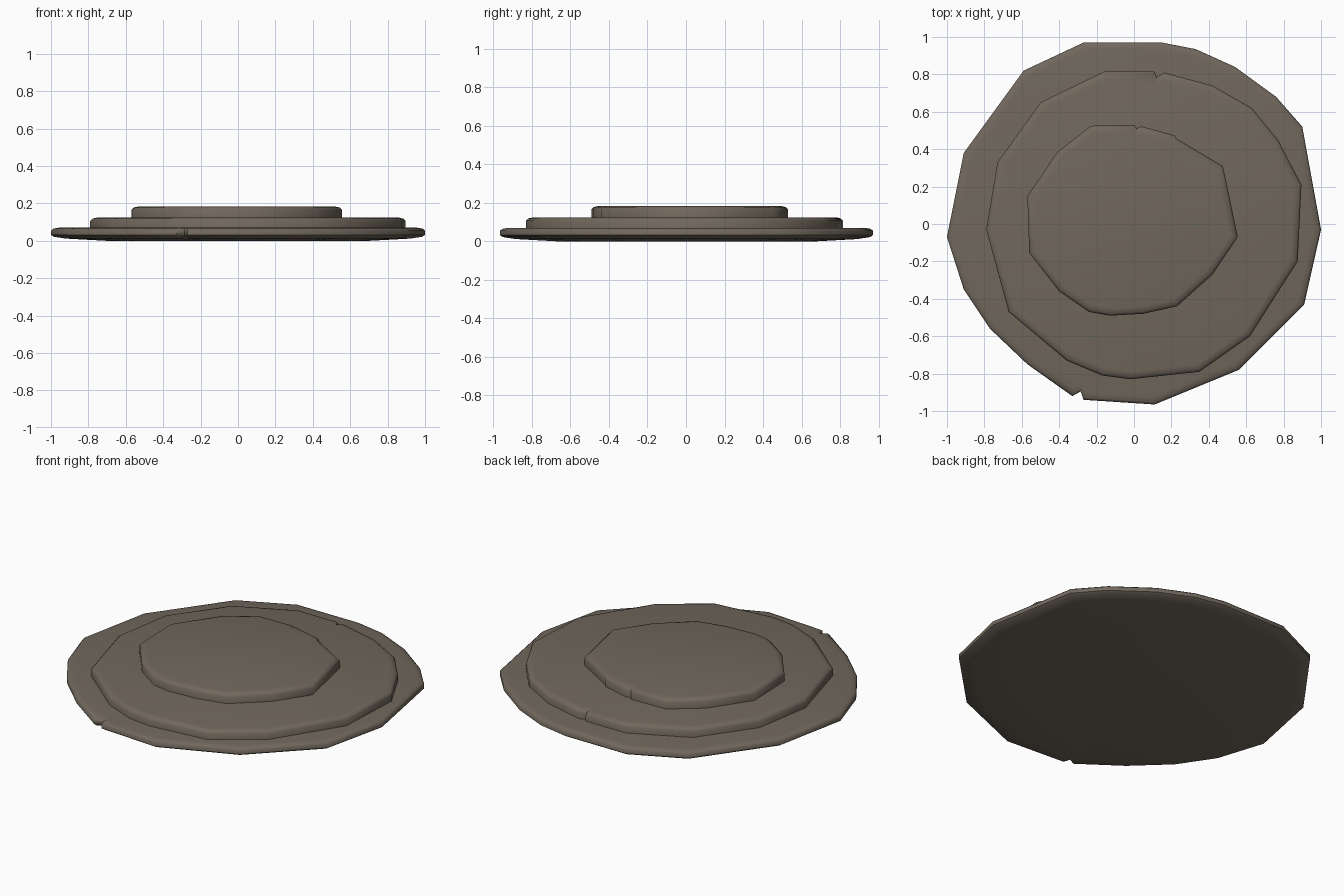
import bpy, bmesh, math
from mathutils import Vector

if "Cube" in bpy.data.objects:
    bpy.data.objects.remove(bpy.data.objects["Cube"])

stone = bpy.data.materials.new("brown_grey_stone")
stone.diffuse_color = (0.165, 0.138, 0.108, 1)
stone.use_nodes = True
stone.node_tree.nodes["Principled BSDF"].inputs["Base Color"].default_value = stone.diffuse_color


def slab(name, outline, rings):
    """Stack inset copies of an outline: rings are (inset, z) from bottom to top."""
    bm = bmesh.new()
    pts = [Vector(p) for p in outline]
    mid = sum(pts, Vector((0, 0))) / len(pts)
    loops = []
    for inset, z in rings:
        loop = []
        for p in pts:
            d = p - mid
            q = p - d.normalized() * inset
            loop.append(bm.verts.new((q.x, q.y, z)))
        loops.append(loop)
    n = len(pts)
    for a, b in zip(loops, loops[1:]):
        for i in range(n):
            j = (i + 1) % n
            bm.faces.new((a[i], a[j], b[j], b[i]))
    bm.faces.new(loops[0][::-1])
    bm.faces.new(loops[-1])
    me = bpy.data.meshes.new(name)
    bm.to_mesh(me)
    bm.free()
    me.materials.append(stone)
    ob = bpy.data.objects.new(name, me)
    bpy.context.collection.objects.link(ob)
    bpy.ops.object.select_all(action='DESELECT')
    ob.select_set(True)
    bpy.context.view_layer.objects.active = ob
    bpy.ops.object.shade_smooth_by_angle(angle=math.radians(50))
    return ob


# Wide base slab with a chipped front edge
slab("base_slab", [
    (1.0, -.03), (.9, .52), (.76, .68), (.54, .84), (.33, .935), (.15, .97),
    (-.27, .97), (-.59, .82), (-.91, .38), (-1.0, -.07), (-.91, -.35),
    (-.77, -.56), (-.57, -.75), (-.33, -.92), (-.285, -.895), (-.27, -.94),
    (.11, -.965), (.56, -.78), (.91, -.43)],
    [(.30, 0), (.08, .012), (.015, .022), (0, .032), (0, .055), (.012, .065), (.04, .07)])

# Middle slab, chipped at the back
slab("middle_slab", [
    (.895, .21), (.77, .45), (.63, .62), (.42, .74), (.16, .81), (.12, .785),
    (.11, .815), (-.16, .815), (-.5, .65), (-.73, .33), (-.79, -.03),
    (-.67, -.47), (-.36, -.73), (-.17, -.81), (-.02, -.83), (.35, -.79),
    (.62, -.6), (.875, -.2)],
    [(0, .06), (0, .107), (.012, .119), (.04, .125)])

# Top slab, with two small nicks at the back
slab("top_slab", [
    (.555, -.07), (.475, .31), (.23, .455), (.215, .475), (.04, .522),
    (.015, .512), (0, .53), (-.23, .525), (-.41, .385), (-.57, .15),
    (-.56, -.155), (-.4, -.36), (-.24, -.47), (-.13, -.49), (.05, -.48),
    (.23, -.44), (.42, -.27)],
    [(0, .115), (0, .166), (.012, .178), (.04, .184)])
